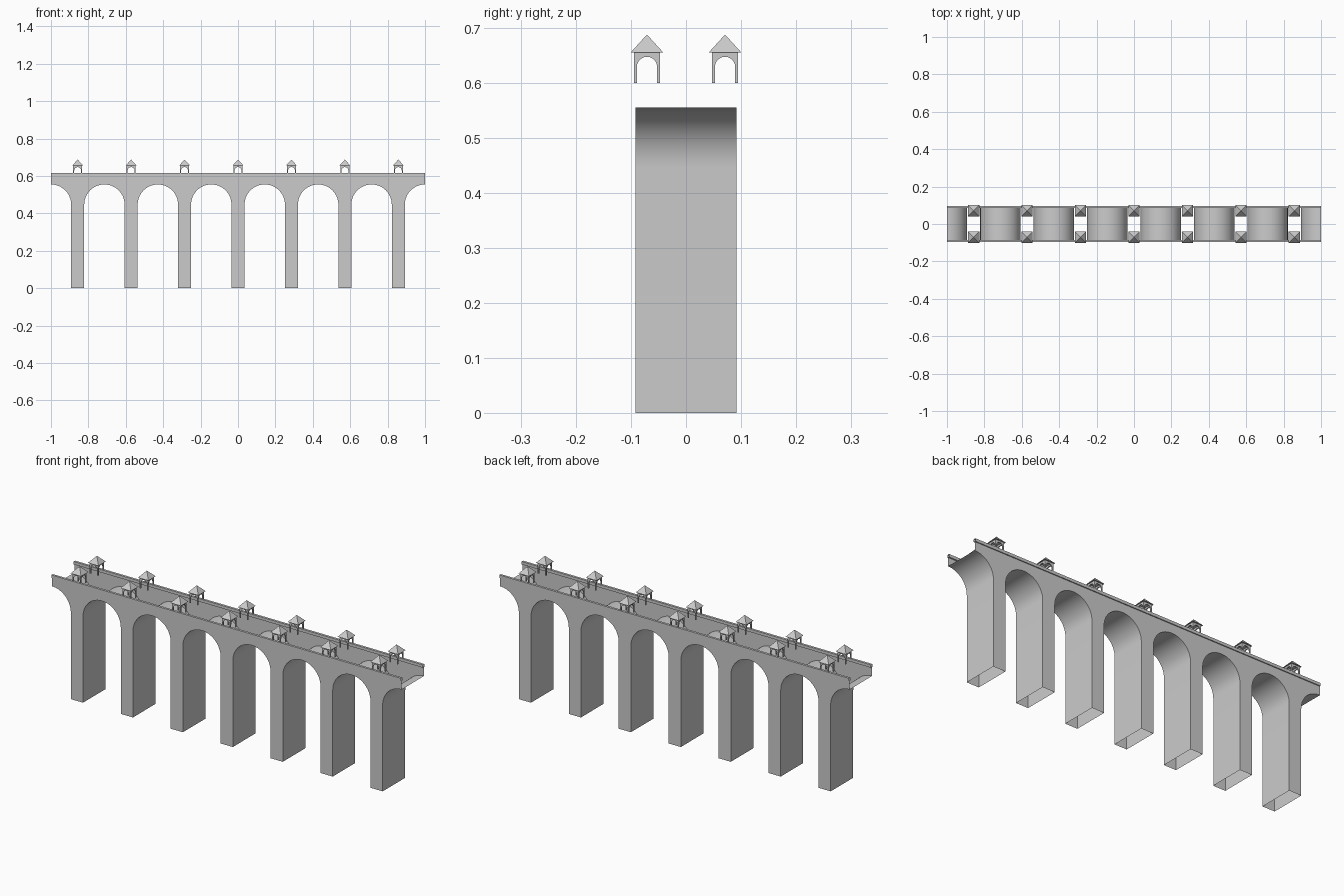
import bpy, bmesh, math
from mathutils import Matrix

if "Cube" in bpy.data.objects:
    bpy.data.objects.remove(bpy.data.objects["Cube"])

N = 7                      # piers
PITCH = 2 / N
R = 0.108                  # arch radius
HALF = PITCH / 2 - R       # pier half width
SPRING = 0.447             # height where arches begin
Y = 0.092                  # half width of bridge
WALL_TOP, TOP = 0.60, 0.615
PIERS = [-1 + PITCH * (i + 0.5) for i in range(N)]


def finish(bm, name, smooth=False):
    bmesh.ops.remove_doubles(bm, verts=bm.verts, dist=1e-5)
    bmesh.ops.recalc_face_normals(bm, faces=bm.faces)
    me = bpy.data.meshes.new(name)
    bm.to_mesh(me)
    bm.free()
    ob = bpy.data.objects.new(name, me)
    bpy.context.collection.objects.link(ob)
    if smooth:
        bpy.context.view_layer.objects.active = ob
        ob.select_set(True)
        bpy.ops.object.shade_smooth_by_angle(angle=math.radians(30))
        ob.select_set(False)
    return ob


def quad(bm, pts):
    bm.faces.new([bm.verts.new(p) for p in pts])


# underside line of the bridge: half arch, pier, half arch, repeated
SEG = 14
line = []
for px in PIERS:
    for k in range(SEG + 1):
        a = math.pi / 2 * k / SEG
        line.append((px - HALF - R + R * math.sin(a), SPRING + R * math.cos(a)))
    line += [(px - HALF, 0), (px + HALF, 0)]
    for k in range(SEG + 1):
        a = math.pi / 2 * k / SEG
        line.append((px + HALF + R - R * math.cos(a), SPRING + R * math.sin(a)))

# open shell: arch vaults, pier faces and the two side walls
bm = bmesh.new()
for (x0, z0), (x1, z1) in zip(line, line[1:]):
    if abs(x1 - x0) + abs(z1 - z0) < 1e-6:
        continue
    if z0 > 0 or z1 > 0:                      # pier bottoms stay open
        quad(bm, [(x0, -Y, z0), (x1, -Y, z1), (x1, Y, z1), (x0, Y, z0)])
    if x1 - x0 > 1e-6:
        for y in (-Y, Y):
            quad(bm, [(x0, y, z0), (x1, y, z1), (x1, y, WALL_TOP), (x0, y, WALL_TOP)])
finish(bm, "arches_and_walls", True)

# parapet rails, open at the ends
rail = [(0.085, WALL_TOP), (0.097, WALL_TOP), (0.097, TOP), (0.085, TOP)]
for s, name in ((-1, "front_parapet"), (1, "back_parapet")):
    bm = bmesh.new()
    for (y0, z0), (y1, z1) in zip(rail, rail[1:] + rail[:1]):
        quad(bm, [(-1, s * y0, z0), (1, s * y0, z0), (1, s * y1, z1), (-1, s * y1, z1)])
    finish(bm, name)

# turret: four arched panels
W, LEG, BASE, EAVE = 0.024, 0.0055, 0.60, 0.655
r = W - LEG
panel = [(-W, BASE), (-r, BASE)]
panel += [(-r * math.cos(math.pi * k / 12), 0.629 + r * math.sin(math.pi * k / 12)) for k in range(13)]
panel += [(r, BASE), (W, BASE), (W, EAVE), (-W, EAVE)]
bm = bmesh.new()
for i in range(4):
    rot = Matrix.Rotation(i * math.pi / 2, 3, 'Z')
    face = bm.faces.new([bm.verts.new(rot @ bm.verts.new((x, -W, z)).co) for x, z in panel])
    ext = bmesh.ops.extrude_face_region(bm, geom=[face], use_keep_orig=True)
    moved = [v for v in ext["geom"] if isinstance(v, bmesh.types.BMVert)]
    bmesh.ops.translate(bm, verts=moved, vec=rot @ Matrix.Translation((0, LEG, 0)).translation)
bmesh.ops.delete(bm, geom=[v for v in bm.verts if not v.link_faces], context='VERTS')
body = finish(bm, "turret_body")

# turret roof: pyramid
bm = bmesh.new()
bmesh.ops.create_cone(bm, cap_ends=True, segments=4, radius1=0.03 * math.sqrt(2), radius2=0, depth=0.033,
                      matrix=Matrix.Translation((0, 0, EAVE + 0.0165)) @ Matrix.Rotation(math.pi / 4, 4, 'Z'))
roof = finish(bm, "turret_roof")

# a pair of turrets over every pier
for src in (body, roof):
    spots = [(px, y) for px in PIERS for y in (-0.071, 0.071)]
    for n, (px, y) in enumerate(spots):
        ob = src if n == 0 else src.copy()
        if n:
            bpy.context.collection.objects.link(ob)
        ob.location = (px, y, 0)
